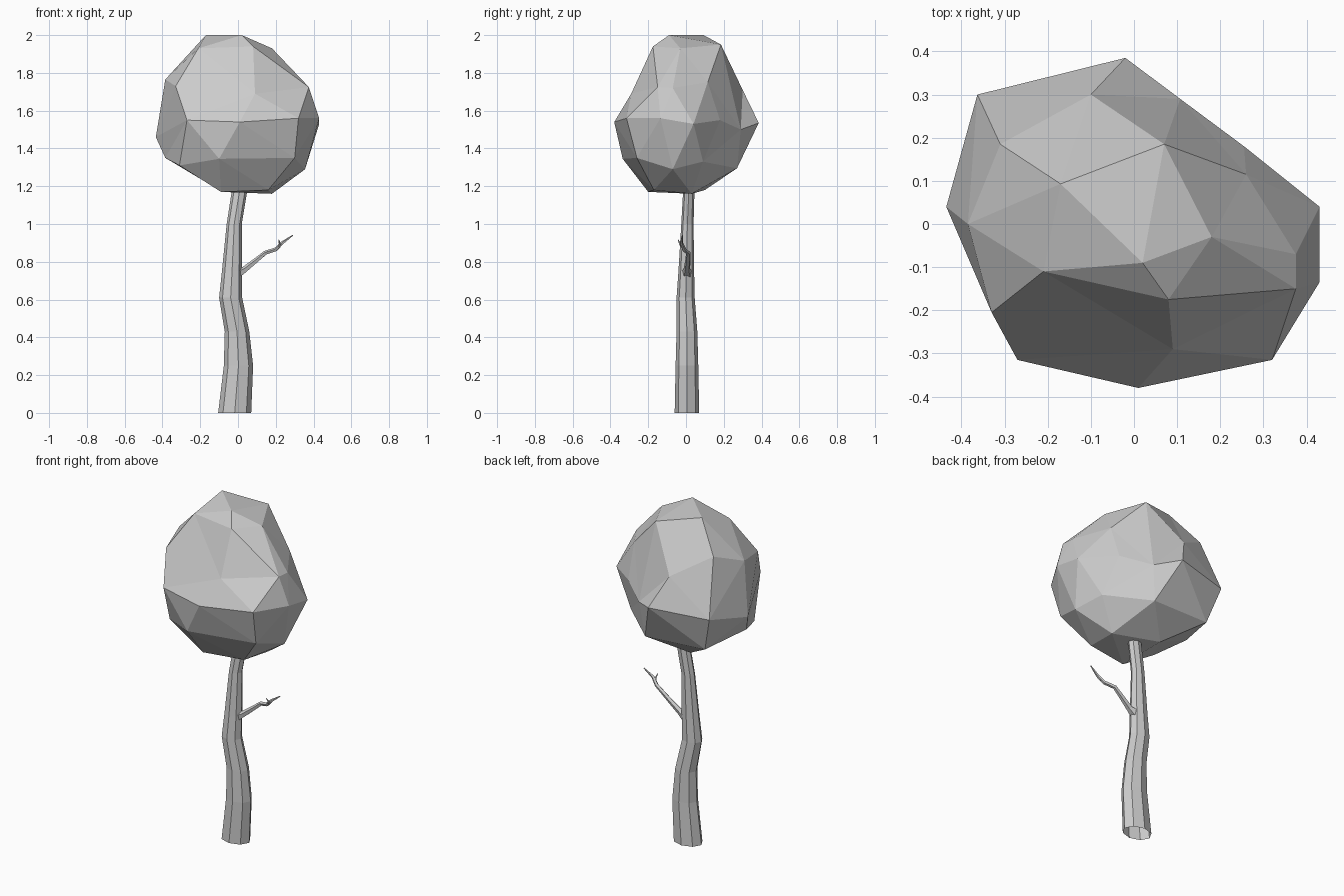
import bpy, bmesh, math
from mathutils import Vector

if "Cube" in bpy.data.objects:
    bpy.data.objects.remove(bpy.data.objects["Cube"])


def finish(bm, name):
    bmesh.ops.recalc_face_normals(bm, faces=bm.faces)
    me = bpy.data.meshes.new(name)
    bm.to_mesh(me)
    bm.free()
    ob = bpy.data.objects.new(name, me)
    bpy.context.collection.objects.link(ob)
    return ob


def skin(bm, rings, cap_start=False, cap_end=True):
    """Bridge consecutive rings of points into a faceted tube."""
    vs = [[bm.verts.new(p) for p in r] for r in rings]
    n = len(vs[0])
    for a, b in zip(vs, vs[1:]):
        for i in range(n):
            j = (i + 1) % n
            bm.faces.new((a[i], a[j], b[j], b[i]))
    if cap_start:
        bm.faces.new(vs[0])
    if cap_end:
        bm.faces.new(vs[-1])


def limb_rings(path, n=5):
    """Rings across a path of (x, y, z, radius)."""
    pts = [Vector(p[:3]) for p in path]
    rings = []
    for i, p in enumerate(pts):
        d = (pts[min(i + 1, len(pts) - 1)] - pts[max(i - 1, 0)]).normalized()
        u = d.cross(Vector((0, 1, 0.01))).normalized()
        v = d.cross(u)
        r = path[i][3]
        rings.append([p + r * (u * math.cos(2 * math.pi * k / n)
                               + v * math.sin(2 * math.pi * k / n)) for k in range(n)])
    return rings


# trunk: eight-sided, crooked, open underneath (z, x min, x max, y min, y max)
levels = [(0, -.105, .07, -.06, .07), (.25, -.075, .08, -.055, .065),
          (.43, -.07, .06, -.05, .06), (.61, -.10, .022, -.05, .046),
          (.75, -.085, .022, -.04, .043), (1.0, -.06, .02, -.025, .04),
          (1.18, -.032, .05, -.015, .045), (1.3, -.01, .055, -.01, .045)]
rings = []
for z, x0, x1, y0, y1 in levels:
    rings.append([((x0 + x1) / 2 + (x1 - x0) / 2 * math.cos(k * math.pi / 4),
                   (y0 + y1) / 2 + (y1 - y0) / 2 * math.sin(k * math.pi / 4), z)
                  for k in range(8)])
bm = bmesh.new()
skin(bm, rings)
finish(bm, "trunk")

# side branch with a small twig
bm = bmesh.new()
skin(bm, limb_rings([(-.01, .005, .735, .032), (.035, .005, .758, .018), (.10, .01, .81, .014),
                     (.145, .012, .847, .012), (.20, -.01, .865, .011),
                     (.235, -.025, .90, .009), (.29, -.018, .94, .003)]), True)
skin(bm, limb_rings([(.215, -.015, .878, .009), (.222, -.03, .892, .006),
                     (.216, -.042, .917, .002)], 4), True)
finish(bm, "branch")

# foliage: faceted lump, triangulated by the hull of its vertex directions
points = [
    # crown
    (-.17, .093, 2.0), (.02, -.09, 2.0), (.07, .185, 1.95), (.18, -.03, 1.93),
    (.08, -.175, 1.94), (-.21, -.11, 1.93), (-.31, .185, 1.84),
    # upper ring
    (-.385, 0, 1.765), (-.33, -.205, 1.73), (-.10, .30, 1.71), (.09, -.29, 1.69),
    (.375, -.15, 1.725), (.375, -.07, 1.72), (.26, .115, 1.75),
    # widest ring
    (-.02, .385, 1.535), (.107, .29, 1.50), (.255, .18, 1.55), (.43, .04, 1.53),
    (.43, -.135, 1.56), (.32, -.315, 1.56), (.01, -.38, 1.54), (-.27, -.315, 1.55),
    (-.435, .04, 1.46), (-.363, .30, 1.52),
    # lower ring
    (-.10, -.335, 1.345), (-.31, -.2, 1.31), (-.385, -.02, 1.35), (-.30, .25, 1.31),
    (.08, .27, 1.295), (.30, .09, 1.33), (.355, -.07, 1.29), (.30, -.26, 1.35),
    # underside
    (-.09, -.2, 1.17), (.16, -.17, 1.18), (.18, .03, 1.16), (-.1, .1, 1.18)]
centre = Vector((0, 0, 1.56))
bm = bmesh.new()
pairs = [(bm.verts.new((Vector(p) - centre).normalized()), p) for p in points]
bmesh.ops.convex_hull(bm, input=bm.verts[:])
for v, p in pairs:
    if v.is_valid:
        v.co = p
finish(bm, "foliage")
